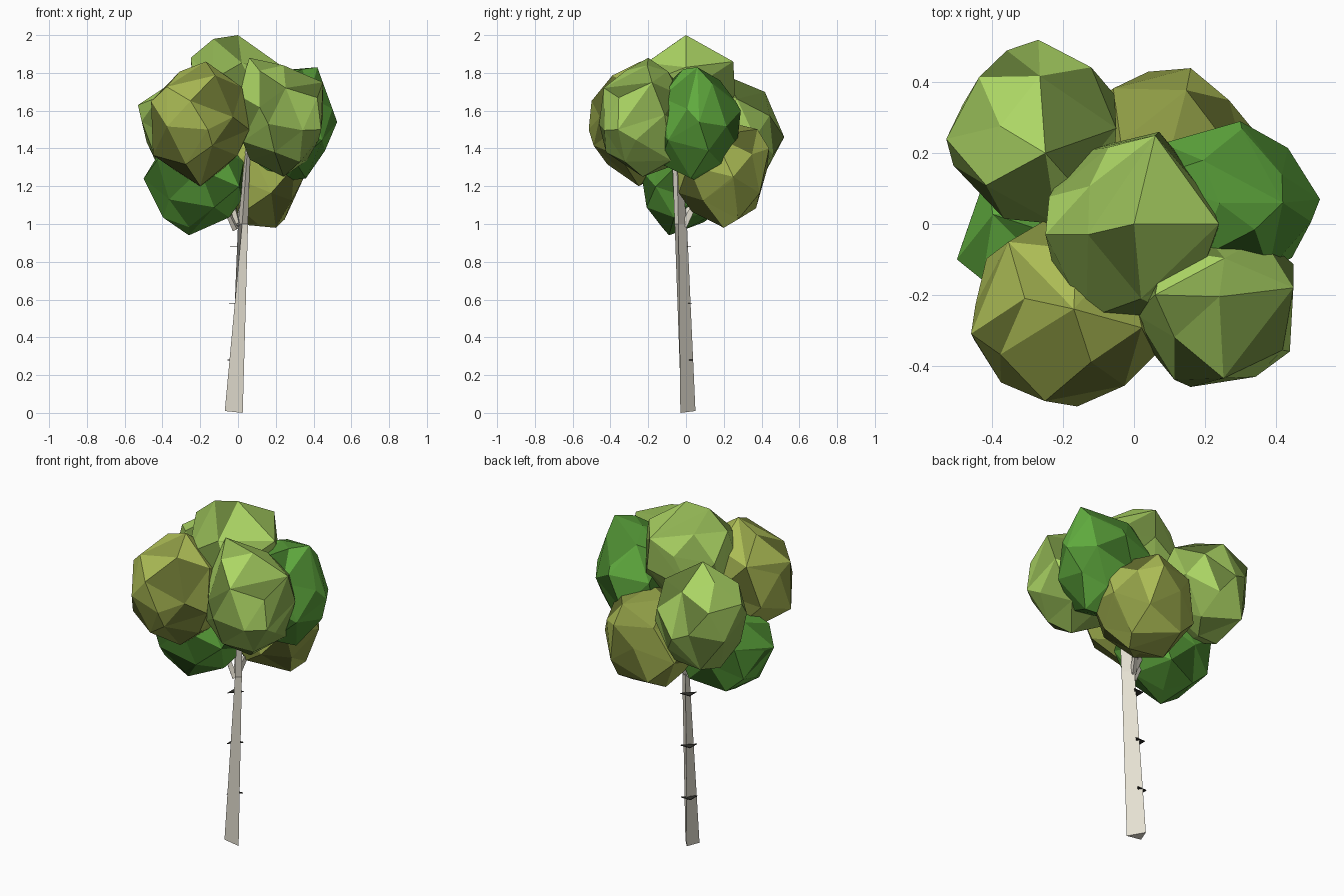
import bpy, bmesh, random
from math import sqrt, cos, sin, copysign
from mathutils import Vector

if "Cube" in bpy.data.objects:
    bpy.data.objects.remove(bpy.data.objects["Cube"])

random.seed(5)


def material(name, rgb):
    m = bpy.data.materials.new(name)
    m.diffuse_color = (*rgb, 1)
    m.use_nodes = True
    m.node_tree.nodes["Principled BSDF"].inputs["Base Color"].default_value = m.diffuse_color
    return m


def finish(name, bm, mats):
    bmesh.ops.recalc_face_normals(bm, faces=bm.faces[:])
    me = bpy.data.meshes.new(name)
    bm.to_mesh(me)
    bm.free()
    for m in mats:
        me.materials.append(m)
    ob = bpy.data.objects.new(name, me)
    bpy.context.collection.objects.link(ob)
    return ob


def loft(name, rings, mat):
    """Join equal-sized point rings into a capped skin."""
    bm = bmesh.new()
    vs = [[bm.verts.new(p) for p in r] for r in rings]
    n = len(rings[0])
    for a, b in zip(vs, vs[1:]):
        for i in range(n):
            j = (i + 1) % n
            bm.faces.new((a[i], a[j], b[j], b[i]))
    bm.faces.new(vs[0][::-1])
    bm.faces.new(vs[-1])
    return finish(name, bm, [mat])


def branch(name, start, end, r0, r1, mat):
    """Thin three-sided twig."""
    a, b = Vector(start), Vector(end)
    u = (b - a).orthogonal().normalized()
    w = (b - a).normalized().cross(u)
    dirs = [u, -0.5 * u + 0.87 * w, -0.5 * u - 0.87 * w]
    loft(name, [[p + d * r for d in dirs] for p, r in ((a, r0), (b, r1))], mat)


def leaf_clump(name, lo, hi, mats, knobs=(), power=0.88, n=24):
    """Coarse faceted ball: hull of roughened spiral points fitted into a box,
    with a few knobs sticking out. Power below 1 makes it boxier."""
    spin = random.uniform(0, 6.28)
    pts = []
    for i in range(n):
        z = 1 - 2 * i / (n - 1)
        r, a = sqrt(max(0, 1 - z * z)), spin + i * 2.39996
        p = [copysign(abs(c) ** power, c) for c in (r * cos(a), r * sin(a), z)]
        pts.append(Vector(p) + Vector([random.uniform(-0.07, 0.07) for _ in p]))
    mn = [min(p[k] for p in pts) for k in range(3)]
    mx = [max(p[k] for p in pts) for k in range(3)]
    bm = bmesh.new()
    for p in pts:
        bm.verts.new([lo[k] + (p[k] - mn[k]) / (mx[k] - mn[k]) * (hi[k] - lo[k])
                      for k in range(3)])
    for p in knobs:
        bm.verts.new(p)
    bmesh.ops.convex_hull(bm, input=bm.verts[:])
    bmesh.ops.delete(bm, geom=[v for v in bm.verts if not v.link_faces], context='VERTS')
    for f in bm.faces:
        f.material_index = random.choice((0, 0, 1, 1, 2))
    finish(name, bm, mats)


def shades(name, rgb):
    return [material(f"{name}_{i}", [c * s for c in rgb])
            for i, s in enumerate((1.0, 0.65, 0.32))]


bark = material("bark", (0.78, 0.74, 0.64))
dark_bark = material("dark_bark", (0.03, 0.03, 0.025))
light = shades("light_green", (0.42, 0.68, 0.13))
olive = shades("olive_green", (0.41, 0.50, 0.09))
deep = shades("deep_green", (0.12, 0.42, 0.05))

# Leaning, twisted three-sided trunk
loft("trunk", [
    [(-0.07, -0.025, 0.01), (0.025, -0.03, 0), (-0.04, 0.05, 0.01)],
    [(0.022, -0.06, 1.0), (0.053, -0.04, 1.0), (0.0, 0.005, 1.0)],
    [(0.05, -0.075, 1.4), (0.065, -0.05, 1.4), (0.04, -0.035, 1.4)],
], bark)

# Branches reaching into the leaves
for i, (s, e) in enumerate([
        ((-0.01, -0.02, 0.97), (-0.12, -0.02, 1.2)),
        ((0.0, -0.01, 0.99), (0.06, 0.12, 1.25)),
        ((0.0, -0.015, 1.0), (-0.1, 0.15, 1.4))]):
    branch(f"branch_{i + 1}", s, e, 0.02, 0.01, bark)

# Dark flat bark chips on the back left side
for i, z in enumerate((0.28, 0.58, 0.88)):
    t = z / 0.88
    c = Vector((-0.03 + 0.02 * t, 0.01 - 0.015 * t, z))
    side, out = Vector((0.7, 0.7, 0)), Vector((-0.7, 0.7, 0))
    tri = [c - side * 0.045, c + side * 0.045, c + out * 0.045]
    up = Vector((0, 0, 0.002))
    loft(f"bark_chip_{i + 1}", [[p - up for p in tri], [p + up for p in tri]], dark_bark)

# Leaf clumps: name, low corner, high corner, colour, knobs
leaf_clump("top_leaves", (-0.24, -0.27, 1.46), (0.22, 0.26, 1.93), light,
           [(0, 0, 2.0), (-0.13, -0.03, 1.98), (-0.25, -0.03, 1.88),
            (0.24, 0, 1.83), (0.06, 0.25, 1.86)], power=1)
leaf_clump("front_left_leaves", (-0.45, -0.5, 1.22), (0.05, 0.03, 1.82), olive,
           [(-0.16, -0.515, 1.5), (-0.17, -0.24, 1.86), (-0.46, -0.31, 1.65),
            (0.06, -0.37, 1.5), (-0.2, -0.25, 1.2)])
leaf_clump("front_right_leaves", (0.0, -0.44, 1.25), (0.45, 0.02, 1.84), light,
           [(0.16, -0.46, 1.53), (0.06, -0.2, 1.88), (0.45, -0.18, 1.75),
            (0.44, -0.36, 1.5)])
leaf_clump("right_leaves", (0.03, -0.19, 1.23), (0.5, 0.27, 1.82), deep,
           [(0.525, 0.07, 1.54), (0.3, 0.29, 1.6), (0.42, 0.06, 1.83)])
leaf_clump("back_left_leaves", (-0.51, 0.0, 1.21), (-0.05, 0.49, 1.76), light,
           [(-0.53, 0.24, 1.63), (-0.27, 0.52, 1.46), (-0.25, 0.2, 1.79)])
leaf_clump("back_leaves", (-0.17, -0.05, 1.0), (0.34, 0.43, 1.55), olive,
           [(0.2, 0.2, 0.98), (0.35, 0.25, 1.25), (0.16, 0.44, 1.4)])
leaf_clump("lower_left_leaves", (-0.48, -0.24, 0.97), (0.03, 0.18, 1.46), deep,
           [(-0.26, -0.09, 0.94), (-0.5, -0.1, 1.24), (-0.41, -0.06, 1.06)])
